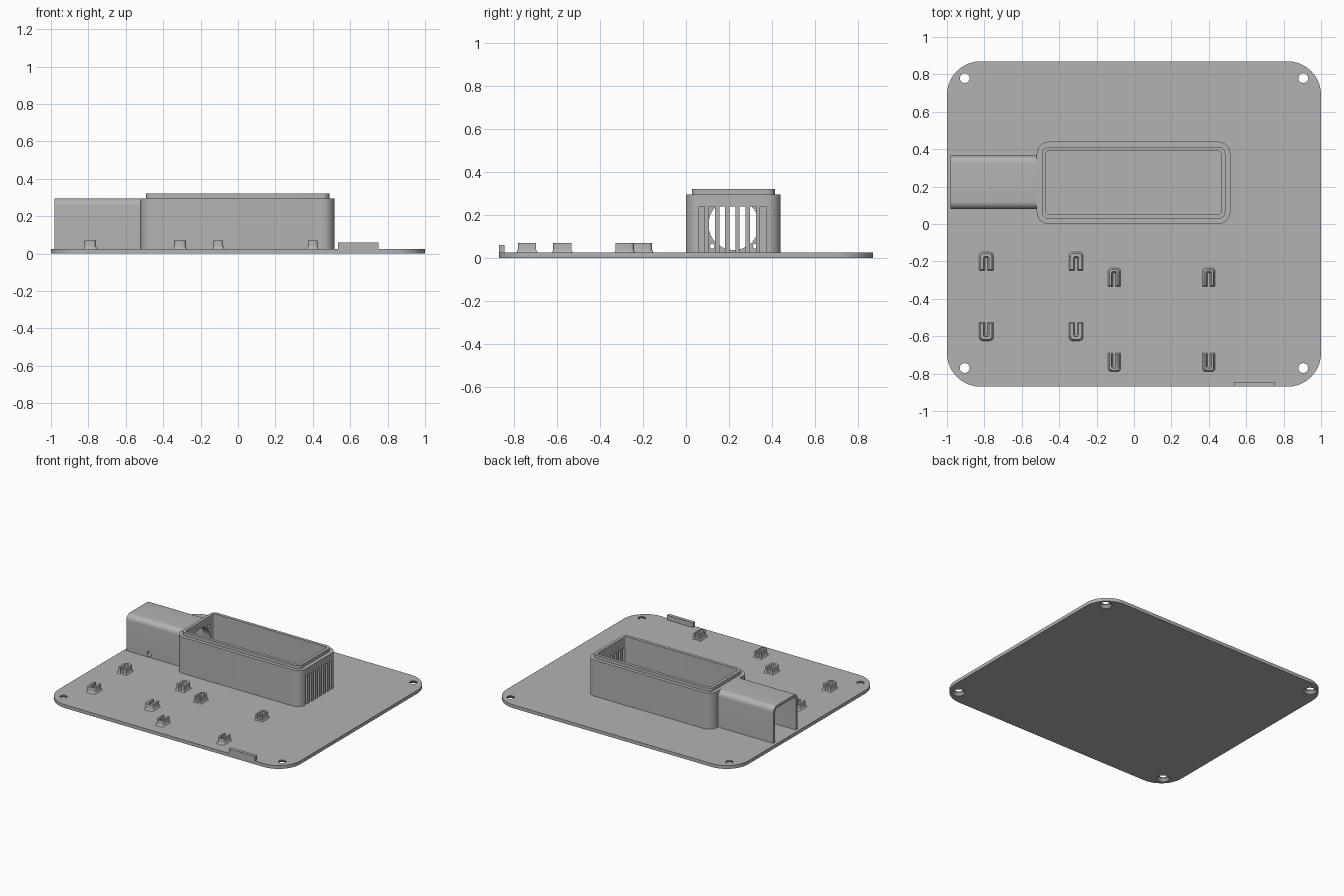
import bpy, bmesh, math
from mathutils import Vector, Matrix

cube = bpy.data.objects.get("Cube")
if cube:
    bpy.data.objects.remove(cube, do_unlink=True)

grey = bpy.data.materials.new("mid grey")
grey.use_nodes = True
grey.diffuse_color = (0.45, 0.45, 0.45, 1)
grey.node_tree.nodes["Principled BSDF"].inputs["Base Color"].default_value = (0.45, 0.45, 0.45, 1)

PLATE = 0.025      # plate thickness
SINK = 0.02        # parts start slightly inside the plate


def finish(name, bm):
    bmesh.ops.recalc_face_normals(bm, faces=bm.faces)
    mesh = bpy.data.meshes.new(name)
    bm.to_mesh(mesh)
    bm.free()
    mesh.materials.append(grey)
    obj = bpy.data.objects.new(name, mesh)
    bpy.context.collection.objects.link(obj)
    return obj


def loft(name, rings, closed=False):
    """Skin equal-length rings; cap the ends, or join last to first."""
    bm = bmesh.new()
    loops = [[bm.verts.new(p) for p in ring] for ring in rings]
    n = len(loops[0])
    pairs = list(zip(loops, loops[1:]))
    if closed:
        pairs.append((loops[-1], loops[0]))
    else:
        bm.faces.new(loops[0])
        bm.faces.new(loops[-1])
    for a, b in pairs:
        for i in range(n):
            j = (i + 1) % n
            bm.faces.new((a[i], a[j], b[j], b[i]))
    return finish(name, bm)


def rounded_rect(x0, x1, y0, y1, r, z, steps=10):
    corners = [(x1 - r, y1 - r), (x0 + r, y1 - r), (x0 + r, y0 + r), (x1 - r, y0 + r)]
    ring = []
    for k, (cx, cy) in enumerate(corners):
        for s in range(steps + 1):
            a = math.pi / 2 * (k + s / steps)
            ring.append((cx + r * math.cos(a), cy + r * math.sin(a), z))
    return ring


def box(name, x0, x1, y0, y1, z0, z1):
    bm = bmesh.new()
    bmesh.ops.create_cube(bm, size=1)
    for v in bm.verts:
        v.co = Vector(((x0 + x1) / 2 + v.co.x * (x1 - x0),
                       (y0 + y1) / 2 + v.co.y * (y1 - y0),
                       (z0 + z1) / 2 + v.co.z * (z1 - z0)))
    return finish(name, bm)


def cylinder(name, centre, r1, r2, depth, axis="Z"):
    turn = {"X": Matrix.Rotation(math.pi / 2, 4, "Y"),
            "Y": Matrix.Rotation(math.pi / 2, 4, "X"), "Z": Matrix()}[axis]
    bm = bmesh.new()
    bmesh.ops.create_cone(bm, cap_ends=True, segments=40, radius1=r1, radius2=r2,
                          depth=depth, matrix=Matrix.Translation(centre) @ turn)
    return finish(name, bm)


def activate(obj):
    bpy.ops.object.select_all(action="DESELECT")
    obj.select_set(True)
    bpy.context.view_layer.objects.active = obj


def cut(obj, cutters):
    activate(obj)
    for c in cutters:
        mod = obj.modifiers.new("cut", "BOOLEAN")
        mod.operation, mod.solver, mod.object = "DIFFERENCE", "EXACT", c
        bpy.ops.object.modifier_apply(modifier=mod.name)
        bpy.data.objects.remove(c, do_unlink=True)


def smooth(obj):
    activate(obj)
    bpy.ops.object.shade_smooth_by_angle(angle=math.radians(30))


# Base plate with four holes countersunk from below
plate = loft("base_plate", [rounded_rect(-1, 1, -0.87, 0.87, 0.18, z, 16) for z in (0, PLATE)])
holes = []
for x in (-0.905, 0.905):
    for y in (-0.77, 0.78):
        holes.append(cylinder("hole_cutter", (x, y, 0.01), 0.026, 0.026, 0.1))
        holes.append(cylinder("sink_cutter", (x, y, 0.005), 0.054, 0.026, 0.028))
cut(plate, holes)
smooth(plate)

# Open housing: stepped rim, hollow middle
X0, X1, Y0, Y1 = -0.52, 0.515, 0.0, 0.44
section = [(0, SINK), (0, 0.295), (0.027, 0.295), (0.027, 0.32), (0.05, 0.32), (0.05, SINK)]
housing = loft("housing", [rounded_rect(X0 + d, X1 - d, Y0 + d, Y1 - d, 0.065 - d, z)
                           for d, z in section], closed=True)

# Vent slots on the left wall, fan opening and screw holes on the right wall
FAN_Y, FAN_Z = 0.222, 0.155
cutters = []
for i in range(7):
    y = 0.06 + i * 0.0475
    cutters.append(box("slot_cutter", 0.44, 0.6, y, y + 0.027, PLATE, 0.24))
cutters.append(cylinder("fan_cutter", (-0.5, FAN_Y, FAN_Z), 0.118, 0.118, 0.15, "X"))
for dy in (-0.1, 0.1):
    for dz in (-0.1, 0.1):
        cutters.append(cylinder("screw_cutter", (-0.5, FAN_Y + dy, FAN_Z + dz),
                                0.011, 0.011, 0.15, "X"))
cut(housing, cutters)
smooth(housing)


# Air duct: arch profile swept sideways, open at the outer end
def arch(y0, y1, top, r, steps=8):
    pts = [(y0, SINK)]
    for cy, start in ((y0 + r, math.pi), (y1 - r, math.pi / 2)):
        for s in range(steps + 1):
            a = start - math.pi / 2 * s / steps
            pts.append((cy + r * math.cos(a), top - r + r * math.sin(a)))
    return pts + [(y1, SINK)]


profile = arch(0.08, 0.365, 0.295, 0.04) + arch(0.1, 0.345, 0.275, 0.02)[::-1]
duct = loft("air_duct", [[(x, y, z) for y, z in profile] for x in (-0.98, -0.51)])
cut(duct, [cylinder("cable_cutter", (-0.79, 0.09, 0.05), 0.018, 0.018, 0.06, "Y")])
smooth(duct)


# U-shaped board clips with a flared foot
def u_ring(x, y, side, half, gap, length, grow, z):
    """U outline with its round end towards side * y."""
    end = length / 2 + grow
    outer, inner = half + grow, gap - grow
    r = 0.6 * half

    def rounded(w, tip, rad):
        pts = [(-w, -end)]
        for cx, start in ((-w + rad, math.pi), (w - rad, math.pi / 2)):
            for s in range(5):
                a = start - math.pi / 8 * s
                pts.append((cx + rad * math.cos(a), tip - rad + rad * math.sin(a)))
        return pts + [(w, -end)]
    wall = half - gap
    pts = rounded(outer, end, r) + rounded(inner, length / 2 - wall - grow, 0.6 * inner)[::-1]
    return [(x + px, y + side * py, z) for px, py in pts]


clip_sets = [("small_board_clip", (-0.79, -0.31), (-0.2, -0.575), 0.031, 0.014),
             ("large_board_clip", (-0.105, 0.4), (-0.285, -0.74), 0.026, 0.014)]
for name, xs, ys, half, gap in clip_sets:
    for x in xs:
        for y, side in zip(ys, (1, -1)):
            layers = [(0.007, SINK), (0.007, PLATE), (0.002, 0.032), (0, 0.04), (0, 0.07)]
            smooth(loft(name, [u_ring(x, y, side, half, gap, 0.085, g, z) for g, z in layers]))

# Locating tab on the front edge
box("edge_tab", 0.535, 0.75, -0.87, -0.845, SINK, 0.06)
